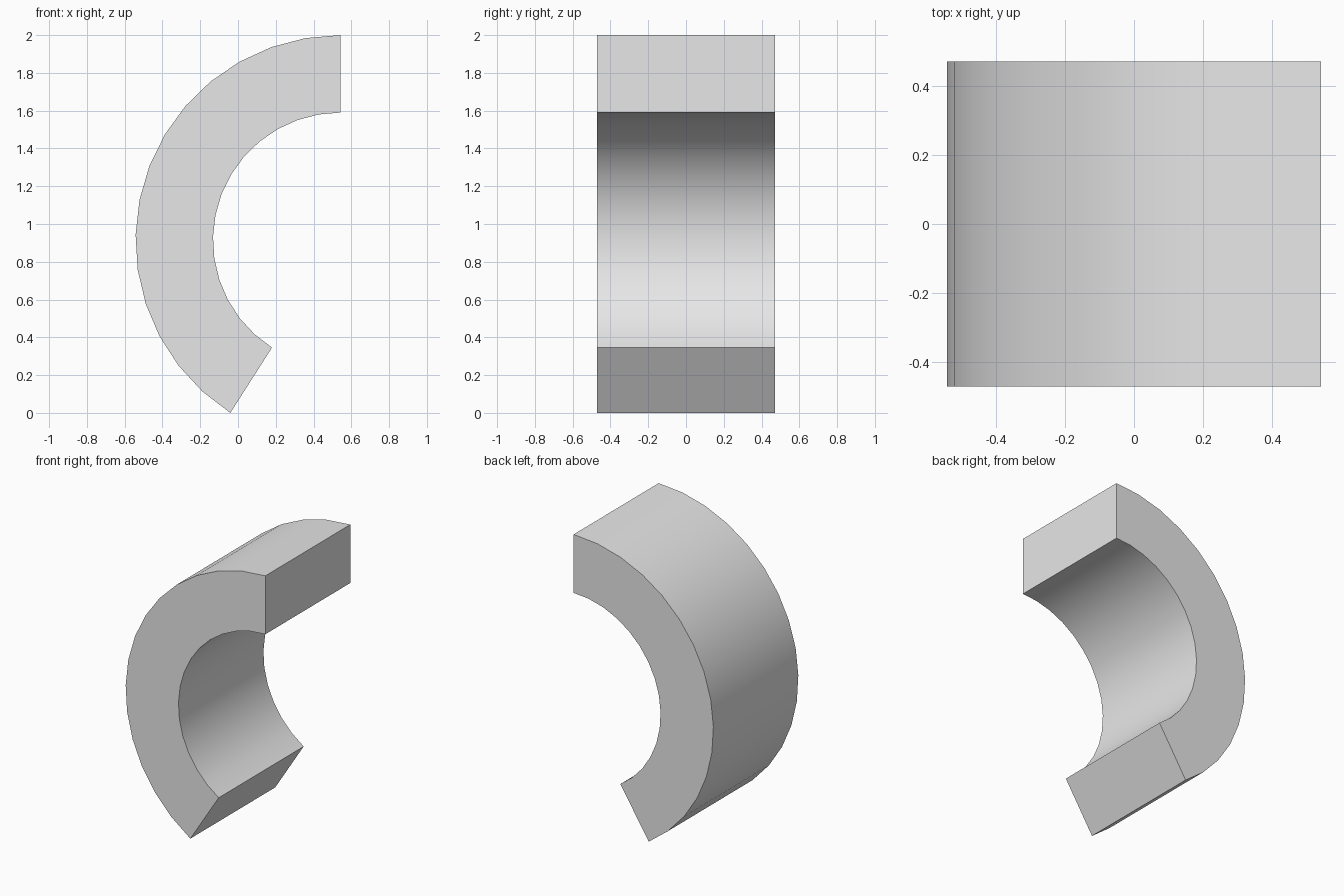
import bpy
import bmesh
import math

cube = bpy.data.objects.get("Cube")
if cube:
    bpy.data.objects.remove(cube, do_unlink=True)

OUTER, INNER = 1.085, 0.675
CENTRE_X, CENTRE_Z = 0.5425, 0.915
HALF_DEPTH = 0.471
SEGMENTS = 15
START, SWEEP = math.radians(90), math.radians(147.5)

# Plain grey material
grey = bpy.data.materials.new("light grey")
grey.use_nodes = True
colour = (0.8, 0.8, 0.8, 1)
grey.diffuse_color = colour
grey.node_tree.nodes["Principled BSDF"].inputs["Base Color"].default_value = colour


def arc(radius):
    """Points along the arc, from the top end to the lower end."""
    angles = [START + SWEEP * i / SEGMENTS for i in range(SEGMENTS + 1)]
    return [(CENTRE_X + radius * math.cos(a), -HALF_DEPTH,
             CENTRE_Z + radius * math.sin(a)) for a in angles]


# Curved block: ring-sector profile extruded front to back
bm = bmesh.new()
outline = arc(OUTER) + arc(INNER)[::-1]
front = bm.faces.new([bm.verts.new(p) for p in outline])
result = bmesh.ops.extrude_face_region(bm, geom=[front], use_keep_orig=True)
moved = [v for v in result["geom"] if isinstance(v, bmesh.types.BMVert)]
bmesh.ops.translate(bm, vec=(0, 2 * HALF_DEPTH, 0), verts=moved)
bmesh.ops.recalc_face_normals(bm, faces=bm.faces)
mesh = bpy.data.meshes.new("curved_block")
bm.to_mesh(mesh)
bm.free()

block = bpy.data.objects.new("curved_block", mesh)
bpy.context.collection.objects.link(block)
mesh.materials.append(grey)

# Smooth curved walls with crisp ends and rims
bpy.ops.object.select_all(action="DESELECT")
block.select_set(True)
bpy.context.view_layer.objects.active = block
bpy.ops.object.shade_smooth_by_angle(angle=math.radians(30))
